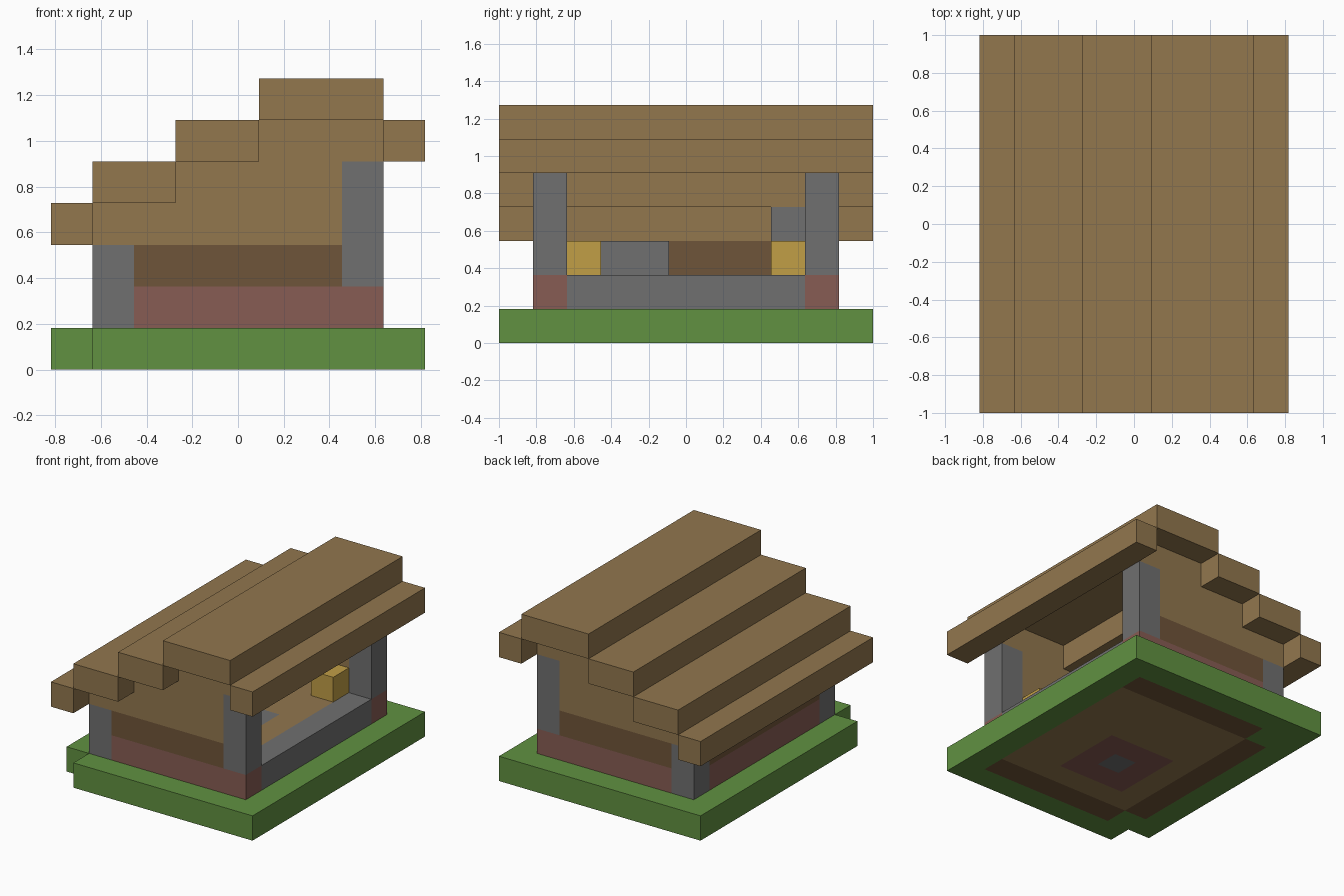
import bpy
import bmesh

cube = bpy.data.objects.get("Cube")
if cube:
    bpy.data.objects.remove(cube, do_unlink=True)

U = 2 / 11            # edge of one block
NX, NY = 9, 11        # blocks across and deep


def material(name, rgb):
    m = bpy.data.materials.new(name)
    m.use_nodes = True
    m.diffuse_color = (*rgb, 1)
    m.node_tree.nodes["Principled BSDF"].inputs["Base Color"].default_value = (*rgb, 1)
    return m


wood = material("plank_wood", (0.287, 0.184, 0.076))
dark = material("dark_wood", (0.159, 0.089, 0.041))
grass = material("grass_green", (0.119, 0.283, 0.053))
stone = material("stone_grey", (0.162, 0.162, 0.162))
brick = material("brick_red", (0.242, 0.107, 0.087))
gold = material("straw_yellow", (0.533, 0.342, 0.061))


def blocks(name, mat, *boxes):
    """One object from boxes given as block ranges (x0, x1, y0, y1, z0, z1)."""
    bm = bmesh.new()
    for x0, x1, y0, y1, z0, z1 in boxes:
        made = bmesh.ops.create_cube(bm, size=1)["verts"]
        for v in made:
            v.co.x = ((x1 if v.co.x > 0 else x0) - NX / 2) * U
            v.co.y = ((y1 if v.co.y > 0 else y0) - NY / 2) * U
            v.co.z = (z1 if v.co.z > 0 else z0) * U
    mesh = bpy.data.meshes.new(name)
    bm.to_mesh(mesh)
    bm.free()
    mesh.materials.append(mat)
    obj = bpy.data.objects.new(name, mesh)
    bpy.context.collection.objects.link(obj)


# Ground layer: grass rim with one missing corner, inlaid foundations
blocks("grass_rim", grass,
       (8, 9, 0, 11, 0, 1), (0, 1, 1, 11, 0, 1),
       (1, 8, 0, 1, 0, 1), (1, 8, 10, 11, 0, 1),
       (1, 2, 1, 2, 0, 1), (1, 2, 9, 10, 0, 1))
blocks("foundation_beams", dark,
       (2, 8, 1, 2, 0, 1), (2, 8, 9, 10, 0, 1), (1, 2, 2, 9, 0, 1))
blocks("hearth_base", brick,
       (3, 6, 3, 4, 0, 1), (3, 6, 5, 6, 0, 1),
       (3, 4, 4, 5, 0, 1), (5, 6, 4, 5, 0, 1))
blocks("hearth_core", stone, (4, 5, 4, 5, 0, 1))

# Two floor layers around the hearth
for z, name in enumerate(("lower_floor", "upper_floor")):
    east = 8 - z
    blocks(name, wood,
           (2, east, 2, 3, z, z + 1), (2, east, 6, 9, z, z + 1),
           (2, 3, 3, 6, z, z + 1), (6, east, 3, 6, z, z + 1))
blocks("hearth_slab", stone, (3, 6, 3, 6, 1, 2))

# Open side: low stone counter
blocks("counter", stone, (7, 8, 2, 9, 1, 2))

# End walls, pillars and stepped gables, the same at front and back
for name, y in (("front", 1), ("back", 9)):
    blocks(name + "_brick_course", brick, (2, 8, y, y + 1, 1, 2))
    blocks(name + "_timber_course", dark, (2, 7, y, y + 1, 2, 3))
    blocks(name + "_low_pillar", stone, (1, 2, y, y + 1, 1, 3))
    blocks(name + "_tall_pillar", stone, (7, 8, y, y + 1, 2, 5))
    blocks(name + "_gable", wood,
           (1, 7, y, y + 1, 3, 4), (3, 7, y, y + 1, 4, 5), (5, 8, y, y + 1, 5, 6))

# Low side wall
blocks("side_brick_course", brick, (1, 2, 2, 9, 1, 2))
blocks("side_timber_course", dark, (1, 2, 2, 9, 2, 3))
blocks("side_wall_plate", wood, (1, 2, 2, 9, 3, 4))

# Furnishings
blocks("straw_blocks", gold, (6, 7, 2, 3, 2, 3), (6, 7, 8, 9, 2, 3))
blocks("hearth_stones", stone, (3, 5, 3, 5, 2, 3))
blocks("corner_stack", stone, (2, 3, 8, 9, 2, 4))

# Stepped roof boards running the full depth
for n, (x0, x1, z) in enumerate(((0, 1, 3), (1, 3, 4), (3, 5, 5), (5, 8, 6), (8, 9, 5))):
    blocks(f"roof_step_{n + 1}", wood, (x0, x1, 0, NY, z, z + 1))
